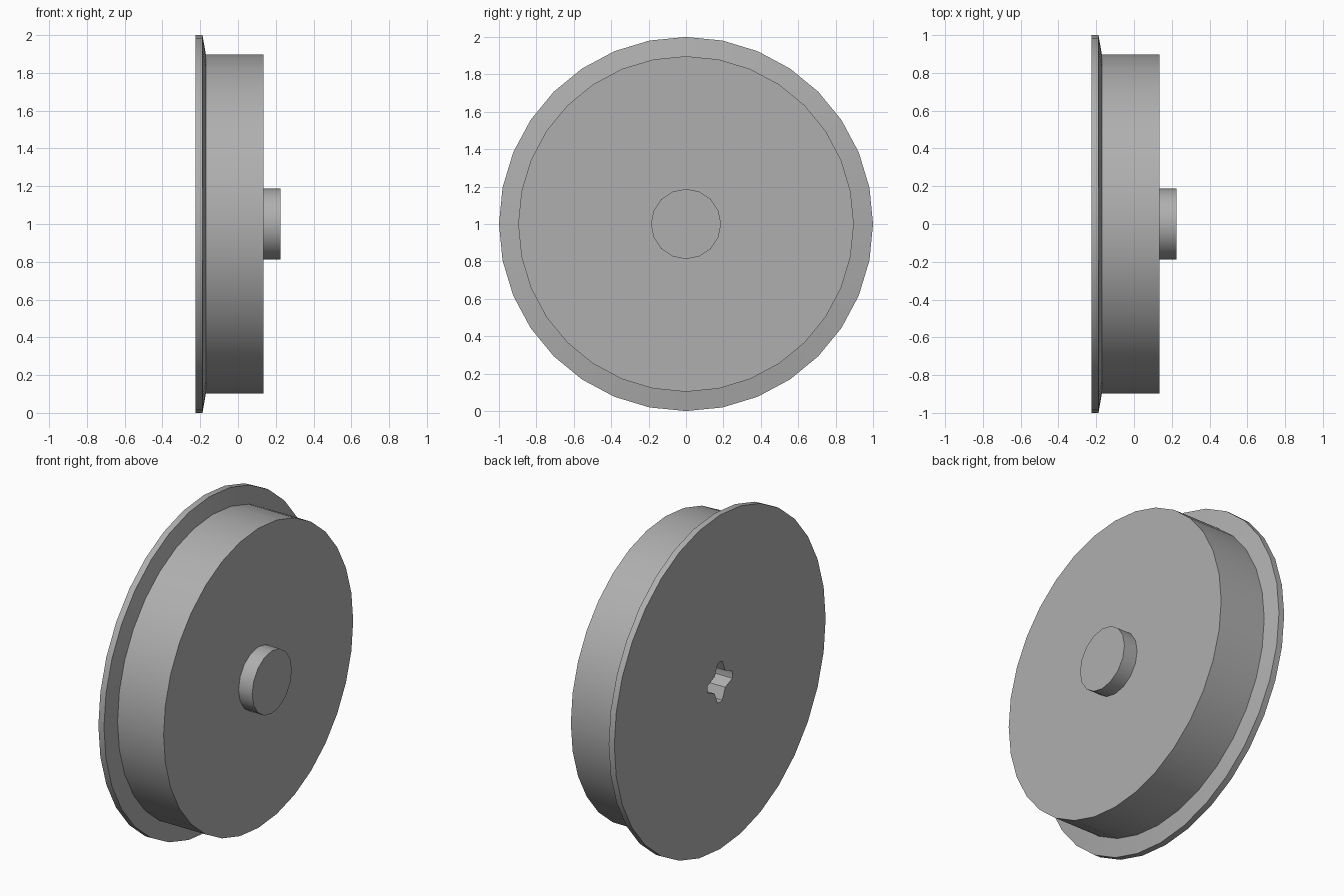
import bpy, bmesh, math

if "Cube" in bpy.data.objects:
    bpy.data.objects.remove(bpy.data.objects["Cube"])

CZ = 1.0  # axle height

# Mid grey for all parts
grey = bpy.data.materials.new("mid_grey")
grey.diffuse_color = (0.43, 0.43, 0.43, 1.0)
grey.use_nodes = True
grey.node_tree.nodes["Principled BSDF"].inputs["Base Color"].default_value = grey.diffuse_color


def finish(name, bm):
    bmesh.ops.recalc_face_normals(bm, faces=bm.faces)
    mesh = bpy.data.meshes.new(name)
    bm.to_mesh(mesh)
    bm.free()
    mesh.materials.append(grey)
    ob = bpy.data.objects.new(name, mesh)
    bpy.context.collection.objects.link(ob)
    return ob


def lathe_x(name, profile, sides):
    """Solid of (x, radius) rings around the axle, flat caps at both ends."""
    bm = bmesh.new()
    rings = []
    for x, r in profile:
        rings.append([bm.verts.new((x, r * math.cos(2 * math.pi * i / sides),
                                    CZ + r * math.sin(2 * math.pi * i / sides)))
                      for i in range(sides)])
    for a, b in zip(rings, rings[1:]):
        for i in range(sides):
            j = (i + 1) % sides
            bm.faces.new((a[i], a[j], b[j], b[i]))
    bm.faces.new(rings[0])
    bm.faces.new(rings[-1])
    return finish(name, bm)


def smooth(ob):
    bpy.ops.object.select_all(action='DESELECT')
    ob.select_set(True)
    bpy.context.view_layer.objects.active = ob
    bpy.ops.object.shade_smooth_by_angle(angle=math.radians(30))


# Wheel disc: thin flange, sloped shoulder, wide tread
wheel = lathe_x("wheel_disc", [(-0.225, 1.0), (-0.188, 1.0),
                               (-0.17, 0.897), (0.135, 0.897)], 32)

# Cross-shaped axle socket cut in the back face
quarter = [(0.12, 0.0), (0.117, 0.022), (0.05, 0.05), (0.022, 0.117)]
bm = bmesh.new()
outline = []
for k in range(4):
    c, s = round(math.cos(k * math.pi / 2)), round(math.sin(k * math.pi / 2))
    for y, z in quarter:
        outline.append(bm.verts.new((-0.3, y * c - z * s, CZ + y * s + z * c)))
face = bm.faces.new(outline)
ext = bmesh.ops.extrude_face_region(bm, geom=[face])
bmesh.ops.translate(bm, vec=(0.42, 0, 0),
                    verts=[g for g in ext["geom"] if isinstance(g, bmesh.types.BMVert)])
cutter = finish("axle_socket_cutter", bm)
cutter.hide_render = True

mod = wheel.modifiers.new("socket", 'BOOLEAN')
mod.operation = 'DIFFERENCE'
mod.solver = 'EXACT'
mod.object = cutter
bpy.context.view_layer.objects.active = wheel
bpy.ops.object.modifier_apply(modifier=mod.name)
bpy.data.objects.remove(cutter)
smooth(wheel)

# Hub boss on the outer face
hub = lathe_x("hub_boss", [(0.13, 0.1875), (0.225, 0.1875)], 16)
smooth(hub)
